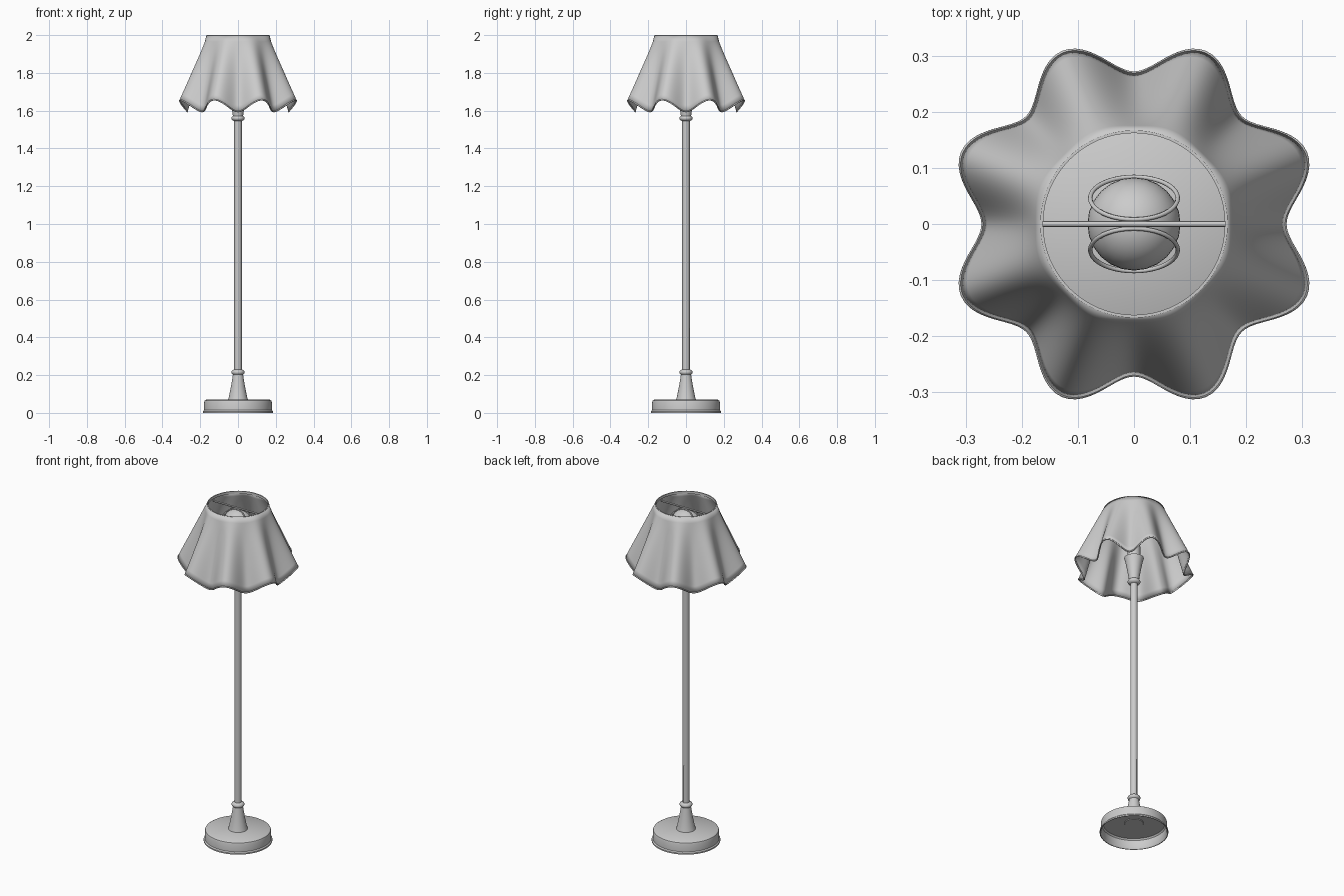
import bpy, bmesh, math
from mathutils import Vector

if "Cube" in bpy.data.objects:
    bpy.data.objects.remove(bpy.data.objects["Cube"])

TAU = 2 * math.pi


def add_mesh(name, verts, faces, angle=35):
    me = bpy.data.meshes.new(name)
    me.from_pydata(verts, [], faces)
    bm = bmesh.new()
    bm.from_mesh(me)
    bmesh.ops.remove_doubles(bm, verts=bm.verts, dist=1e-6)
    bmesh.ops.recalc_face_normals(bm, faces=bm.faces)
    bm.to_mesh(me)
    bm.free()
    ob = bpy.data.objects.new(name, me)
    bpy.context.collection.objects.link(ob)
    bpy.ops.object.select_all(action='DESELECT')
    ob.select_set(True)
    bpy.context.view_layer.objects.active = ob
    bpy.ops.object.shade_smooth_by_angle(angle=math.radians(angle))
    return ob


def grid(name, rows, close_v=False, angle=35):
    """Skin rows of closed point loops."""
    n, m = len(rows[0]), len(rows)
    faces = [(i * n + j, i * n + (j + 1) % n,
              (i + 1) % m * n + (j + 1) % n, (i + 1) % m * n + j)
             for i in range(m if close_v else m - 1) for j in range(n)]
    return add_mesh(name, [p for r in rows for p in r], faces, angle)


def lathe(name, profile, n=48):
    rows = [[(r * math.cos(TAU * j / n), r * math.sin(TAU * j / n), z)
             for j in range(n)] for r, z in profile]
    return grid(name, rows)


def tube_loop(name, pts, radius, sides=8):
    """Round tube following a closed loop of points."""
    pts = [Vector(p) for p in pts]
    centre = sum(pts, Vector()) / len(pts)
    rows = []
    for i, p in enumerate(pts):
        t = (pts[(i + 1) % len(pts)] - pts[i - 1]).normalized()
        u = p - centre
        u = (u - t * u.dot(t)).normalized()
        w = t.cross(u)
        rows.append([p + radius * (u * math.cos(TAU * k / sides) + w * math.sin(TAU * k / sides))
                     for k in range(sides)])
    return grid(name, rows, True, 60)


def rod(name, a, b, r, sides=12):
    a, b = Vector(a), Vector(b)
    bpy.ops.mesh.primitive_cylinder_add(vertices=sides, radius=r, depth=(b - a).length,
                                        location=(a + b) / 2)
    ob = bpy.context.object
    ob.name = name
    ob.rotation_euler = (b - a).to_track_quat('Z', 'Y').to_euler()
    bpy.ops.object.shade_smooth_by_angle()
    return ob


# hollow base dish
lathe("base", [(0, 0.06), (0.168, 0.06), (0.175, 0.052), (0.175, 0.012), (0.181, 0.0),
               (0.185, 0.0), (0.185, 0.008), (0.179, 0.014), (0.179, 0.056), (0.176, 0.065),
               (0.168, 0.07), (0, 0.07)], 64)
lathe("base_nut", [(0, 0.056), (0.05, 0.056), (0.052, 0.061)])

# flared neck on the base and the matching one under the bulb
neck = [(0.053, 0.068), (0.047, 0.09), (0.039, 0.13), (0.032, 0.17), (0.027, 0.203)]
collar = [(0.027, 0.203), (0.033, 0.208), (0.035, 0.215), (0.033, 0.222), (0.027, 0.227), (0.02, 0.23)]
lathe("base_neck", neck + collar)
lathe("top_neck", [(0, 1.71)] + [(r, 1.775 - z) for r, z in neck + collar])

# pole and the cord lying against its back
lathe("pole", [(0.02, 0.2), (0.02, 1.57)], 32)
rod("cord", (0, 0.017, 0.2), (0, 0.017, 0.45), 0.005, 8)

# socket and bulb
lathe("socket", [(0, 1.705), (0.034, 1.705), (0.034, 1.78), (0.03, 1.785), (0, 1.785)], 32)
bulb = [(0.028, 1.775), (0.034, 1.795), (0.05, 1.82)]
bulb += [(0.083 * math.cos(math.radians(a)), 1.885 + 0.083 * math.sin(math.radians(a)))
         for a in range(-45, 91, 9)]
lathe("bulb", bulb, 24)

# pair of wire clip rings gripping the bulb, and the cross bar they hang from
for name, s in (("clip_ring_back", 1), ("clip_ring_front", -1)):
    pts = []
    for i in range(40):
        a = TAU * i / 40
        d = math.cos(a)
        pts.append((0.078 * math.sin(a), s * (0.046 + 0.038 * d), 1.905 - 0.066 * d))
    tube_loop(name, pts, 0.004)
rod("cross_bar", (-0.162, 0, 1.975), (0.162, 0, 1.975), 0.005)

# fluted shade: eight waves that grow towards the hem
N = 192


def shade_point(a, t):
    w = 0.5 - 0.5 * math.cos(8 * a)          # 0 in the valleys, 1 on the lobes
    r = 0.165 + t * (0.103 + 0.062 * w)
    return (r * math.cos(a), r * math.sin(a), 1.998 - t * (0.403 - 0.062 * w))


def ring(t):
    return [shade_point(TAU * i / N, t) for i in range(N)]


shade = grid("lampshade", [ring(i / 12) for i in range(13)], angle=60)
sol = shade.modifiers.new("thickness", 'SOLIDIFY')
sol.thickness = 0.004
sol.offset = 0

# hem trim and top band
tube_loop("shade_hem", ring(1.0), 0.004, 6)
lathe("shade_top_band", [(0.162, 1.985), (0.167, 1.985), (0.167, 2.0), (0.162, 2.0), (0.162, 1.985)], 64)
